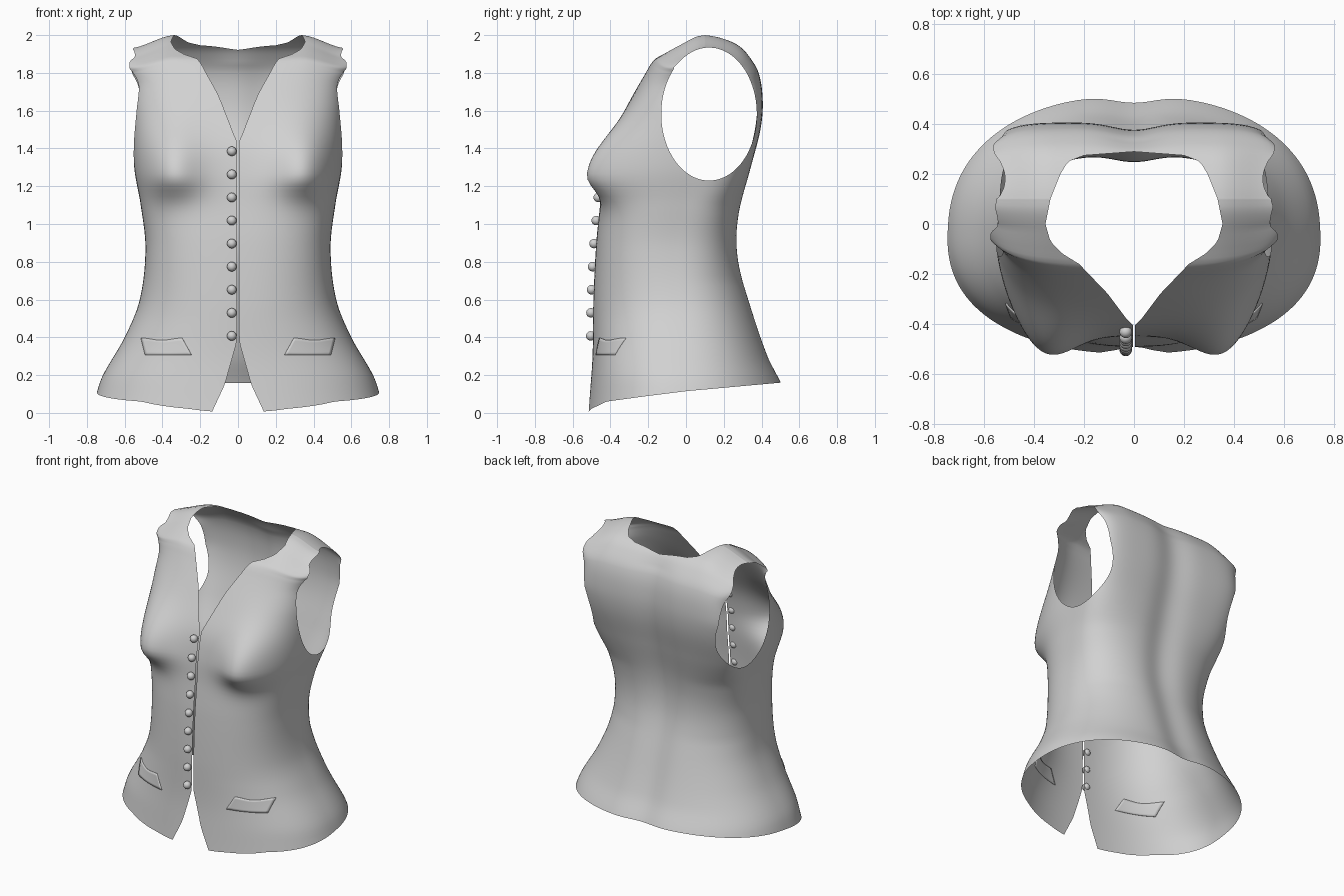
import bpy, bmesh, math
from mathutils import Vector

if "Cube" in bpy.data.objects:
    bpy.data.objects.remove(bpy.data.objects["Cube"])

cloth = bpy.data.materials.new("grey cloth")
cloth.diffuse_color = (0.64, 0.64, 0.64, 1)
cloth.use_nodes = True
cloth.node_tree.nodes["Principled BSDF"].inputs["Base Color"].default_value = cloth.diffuse_color


def clamp(v, a=0.0, b=1.0):
    return max(a, min(b, v))


def lerp_table(t, v):
    if v <= t[0][0]:
        return t[0][1]
    for (a, p), (b, q) in zip(t, t[1:]):
        if v <= b:
            return p + (q - p) * (v - a) / (b - a)
    return t[-1][1]


def curve(t, v):
    """Smooth (Hermite) interpolation through table points."""
    v = clamp(v, t[0][0], t[-1][0])
    i = 0
    while i < len(t) - 2 and v > t[i + 1][0]:
        i += 1

    def slope(k):
        a, b = t[max(k - 1, 0)], t[min(k + 1, len(t) - 1)]
        return (b[1] - a[1]) / (b[0] - a[0])
    (a, p), (b, q) = t[i], t[i + 1]
    h = b - a
    s = (v - a) / h
    return ((2*s**3 - 3*s*s + 1) * p + (s**3 - 2*s*s + s) * h * slope(i)
            + (3*s*s - 2*s**3) * q + (s**3 - s*s) * h * slope(i + 1))


# Torso profiles by height: half width, front, back, middle, roundness
WIDTH = [(-.1, .81), (.1, .75), (.2, .715), (.4, .60), (.6, .52), (.87, .49),
         (1.1, .515), (1.3, .55), (1.6, .565), (1.75, .565), (1.88, .61), (2, .62)]
FRONT = [(-.1, -.53), (.1, -.51), (.3, -.495), (.6, -.49), (.9, -.475), (1.1, -.455),
         (1.27, -.44), (1.43, -.405), (1.6, -.325), (1.8, -.215), (1.87, -.17),
         (1.9, -.12), (1.95, -.03), (1.98, .025), (1.995, .065), (2, .1)]
BACK = [(-.1, .63), (.16, .515), (.3, .445), (.6, .345), (.8, .29), (.95, .278),
        (1.1, .295), (1.3, .345), (1.5, .395), (1.65, .407), (1.8, .385),
        (1.9, .325), (1.95, .27), (1.98, .2), (1.995, .14), (2, .1)]
MIDDLE = [(-.1, -.03), (.5, -.03), (.9, -.05), (1.3, .04), (1.6, .1), (2, .1)]
N_FRONT = [(-.1, 2.3), (.5, 2.4), (1.1, 2.8), (1.5, 3), (1.85, 3.2), (1.97, 5), (2, 5)]
N_BACK = [(-.1, 2.2), (.7, 2.3), (1.1, 3), (1.6, 6.5), (1.85, 6), (1.97, 5), (2, 5)]


def relief(x, z, depth, front):
    """Bust on the front, spine hollow on the back."""
    if front:
        dz = (z - 1.26) / (.24 if z > 1.26 else .12)
        return -.15 * depth * math.exp(-((abs(x) - .38) / .17) ** 2 - dz * dz)
    return -.03 * depth * math.exp(-(x / .12) ** 2) * clamp((2 - z) / .15)


def front_y(x, z):
    w, n, yc = curve(WIDTH, z), lerp_table(N_FRONT, z), curve(MIDDLE, z)
    k = max(0, 1 - (abs(x) / w) ** n) ** (1 / n)
    return yc + (curve(FRONT, z) - yc) * k + relief(x, z, k, True)


def finish(bm, name):
    me = bpy.data.meshes.new(name)
    bm.to_mesh(me)
    bm.free()
    me.materials.append(cloth)
    ob = bpy.data.objects.new(name, me)
    bpy.context.collection.objects.link(ob)
    for p in me.polygons:
        p.use_smooth = True
    return ob


def clip(bm, f):
    """Cut the surface along f = 0 and remove the side where f > 0."""
    val = {v: f(v.co) for v in bm.verts}
    fresh = []
    for e in list(bm.edges):
        a, b = e.verts
        if (val[a] > 0) == (val[b] > 0):
            continue
        lo, hi = 0.0, 1.0
        for _ in range(12):
            m = (lo + hi) / 2
            if (f(a.co.lerp(b.co, m)) > 0) == (val[a] > 0):
                lo = m
            else:
                hi = m
        fresh.append(bmesh.utils.edge_split(e, a, clamp(lo, .002, .998))[1])
    bmesh.ops.connect_verts(bm, verts=fresh)
    bmesh.ops.delete(bm, geom=[v for v, k in val.items() if k > 0], context='VERTS')


# Closed torso loft
SEG = 160
heights = [-.1 + 1.9 * i / 64 for i in range(64)]
heights += [1.8 + .2 * math.sin(math.pi / 2 * k / 24) for k in range(25)]
bm = bmesh.new()
rings = []
for z in heights:
    w, yc = curve(WIDTH, z), curve(MIDDLE, z)
    yf, yb = curve(FRONT, z), curve(BACK, z)
    ring = []
    for i in range(SEG):
        a = 2 * math.pi * i / SEG
        c, s = math.cos(a), math.sin(a)
        front = s < 0
        n = lerp_table(N_FRONT if front else N_BACK, z)
        r = (abs(c) ** n + abs(s) ** n) ** (-1 / n)
        x, k = w * r * c, abs(r * s)
        y = yc + ((yf if front else yb) - yc) * k + relief(x, z, k, front)
        t = clamp((abs(x) - .33) / .25)
        drop = .07 * t * t * (3 - 2 * t) * clamp((z - 1.7) / .25)
        ring.append(bm.verts.new((x, y, z - drop)))
    rings.append(ring)
for lo, hi in zip(rings, rings[1:]):
    for i in range(SEG):
        j = (i + 1) % SEG
        bm.faces.new((lo[i], lo[j], hi[j], hi[i]))
bmesh.ops.remove_doubles(bm, verts=bm.verts, dist=1e-4)

# Openings: armholes, neck, front slit and hem
HEM = [(-.53, -.006), (-.5, .022), (-.42, .06), (-.2, .09), (0, .115), (.5, .16)]
NECK = [(-.46, -.05), (-.41, .0), (-.38, .03), (-.28, .105), (-.16, .22), (-.12, .285),
        (-.07, .335), (0, .355), (.1, .335), (.2, .295), (.25, .265), (.275, .2),
        (.29, .0), (.31, -.2)]
SLIT = [(-.1, .185), (0, .14), (.15, .07), (.37, .008), (.45, .005), (1.5, .005)]


def armhole(p):
    oval = 1 - math.hypot((p.y - .122) / .253, (p.z - 1.582) / .352)
    return max(min(oval, abs(p.x) - .3), min(abs(p.x) - .575, p.z - 1.7))


clip(bm, armhole)
clip(bm, lambda p: min(lerp_table(NECK, p.y) - abs(p.x), p.z - 1.3))
clip(bm, lambda p: min(lerp_table(SLIT, p.z) - abs(p.x), -.1 - p.y))
clip(bm, lambda p: lerp_table(HEM, p.y) - p.z)
finish(bm, "vest_body")

# Row of round buttons
for i in range(9):
    z = 1.385 - .1222 * i
    bm = bmesh.new()
    bmesh.ops.create_uvsphere(bm, u_segments=20, v_segments=12, radius=.025)
    bmesh.ops.translate(bm, verts=bm.verts, vec=Vector((-.033, front_y(-.033, z) - .012, z)))
    finish(bm, f"button_{i + 1}")

# Slanted pocket welts following the cloth
for side, name in ((-1, "right_pocket"), (1, "left_pocket")):
    bm = bmesh.new()
    grid = []
    for j in range(7):
        v = j / 6
        row = []
        for i in range(17):
            u = i / 16
            x = (.245 + .05 * v) * (1 - u) + (.49 + .022 * v) * u
            z = .306 + v * (.09 - .012 * math.sin(math.pi * u) ** 2)
            row.append(bm.verts.new((side * x, front_y(x, z), z)))
        grid.append(row)
    for lo, hi in zip(grid, grid[1:]):
        for i in range(16):
            q = (lo[i], lo[i + 1], hi[i + 1], hi[i])
            bm.faces.new(q if side > 0 else q[::-1])
    ob = finish(bm, name)
    mod = ob.modifiers.new("thickness", 'SOLIDIFY')
    mod.thickness = .009
    mod.offset = 0
    bpy.context.view_layer.objects.active = ob
    ob.select_set(True)
    bpy.ops.object.shade_smooth_by_angle(angle=math.radians(40))
    ob.select_set(False)
